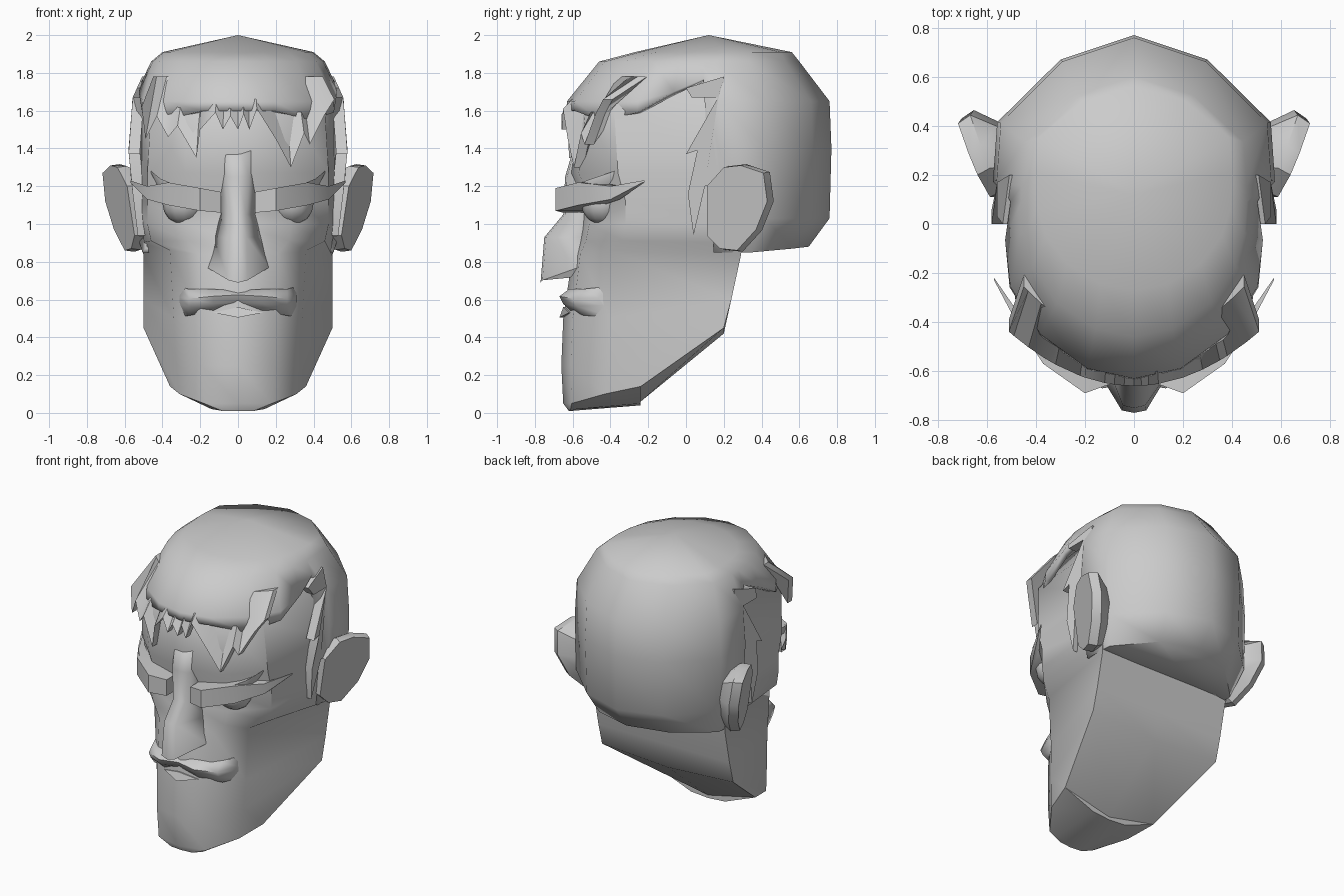
import bpy, bmesh, math
from mathutils import Vector

old = bpy.data.objects.get("Cube")
if old:
    bpy.data.objects.remove(old, do_unlink=True)

clay = bpy.data.materials.new("clay grey")
clay.use_nodes = True
clay.diffuse_color = (0.6, 0.6, 0.6, 1)
clay.node_tree.nodes["Principled BSDF"].inputs["Base Color"].default_value = clay.diffuse_color


def make(name, points, faces, angle=40, wall=0):
    """Mesh object with merged points, outward normals and optional wall."""
    bm = bmesh.new()
    verts = [bm.verts.new(p) for p in points]
    for f in faces:
        bm.faces.new([verts[i] for i in f])
    bmesh.ops.remove_doubles(bm, verts=bm.verts, dist=0.001)
    bmesh.ops.recalc_face_normals(bm, faces=bm.faces)
    mesh = bpy.data.meshes.new(name)
    bm.to_mesh(mesh)
    bm.free()
    obj = bpy.data.objects.new(name, mesh)
    bpy.context.collection.objects.link(obj)
    mesh.materials.append(clay)
    bpy.ops.object.select_all(action="DESELECT")
    obj.select_set(True)
    bpy.context.view_layer.objects.active = obj
    bpy.ops.object.shade_smooth_by_angle(angle=math.radians(angle))
    if wall:
        mod = obj.modifiers.new("wall", "SOLIDIFY")
        mod.thickness = wall
    return obj


def skin(name, rings, caps=True, extra=(), **kw):
    """Bridge closed rings of equal length."""
    n = len(rings[0])
    faces = [(r * n + i, r * n + (i + 1) % n, (r + 1) * n + (i + 1) % n, (r + 1) * n + i)
             for r in range(len(rings) - 1) for i in range(n)]
    if caps:
        faces += [tuple(range(n)), tuple(range(len(rings) * n - n, len(rings) * n))]
    return make(name, [p for r in rings for p in r], faces + list(extra), **kw)


def mirrored(half):
    """Complete a half ring that runs from front centre to back centre."""
    return half + [(-x, y, z) for x, y, z in reversed(half[1:-1])]


def ribbon(name, tops, bottoms, depths):
    """Strip between an upper and a lower edge, thickened backwards."""
    rings = []
    for t, b, d in zip(tops, bottoms, depths):
        back = Vector((0, d, 0))
        rings.append([Vector(t), Vector(b), Vector(b) + back, Vector(t) + back])
    return skin(name, rings)


def both(pts, side):
    return [(side * x, y, z) for x, y, z in pts]


def lerp(table, z):
    """Row of a table (first column falling) interpolated at z."""
    for a, b in zip(table, table[1:]):
        if z >= b[0]:
            t = (z - a[0]) / (b[0] - a[0])
            return [p + t * (q - p) for p, q in zip(a, b)]
    return table[-1]


# Face and jaw: z front, z edge, z side, z back, edge x, front y, edge y, back x, back y
FACE = [
    (1.80, 1.80, 1.80, 1.80, .34, -.40, -.28, .42, .3),
    (1.60, 1.60, 1.60, 1.60, .46, -.57, -.38, .52, .3),
    (1.27, 1.27, 1.27, 1.27, .48, -.62, -.36, .53, .3),
    (1.12, 1.12, 1.12, 1.12, .48, -.55, -.32, .53, .3),
    (1.00, 1.00, 1.00, 1.00, .48, -.56, -.32, .52, .3),
    (.91, .91, .90, .90, .46, -.58, -.33, .51, .3),
    (.84, .86, .83, .83, .36, -.60, -.40, .50, .29),
    (.50, .50, .60, .60, .34, -.65, -.40, .50, .24),
    (.25, .30, .45, .42, .33, -.66, -.41, .50, .20),
    (.05, .10, .14, .06, .31, -.65, -.43, .36, -.24),
    (.01, .02, .05, .04, .14, -.62, -.58, .13, -.24)]
rings = []
for zf, ze, zs, zb, xe, yf, ye, xb, yb in FACE:
    rings.append(mirrored([(0, yf, zf), (xe * .58, yf + .2 * (ye - yf), zf), (xe, ye, ze),
                           (xb, yb, zs), (0, yb, zb)]))
skin("face_and_jaw", rings, angle=42)

# Nose: z, ridge y, ridge half width, base half width, base y, base rise
rings = []
for z, yr, xr, xb, yb, up in [(1.42, -.59, .07, .10, -.54, 0), (1.25, -.64, .06, .10, -.54, 0),
                              (1.05, -.65, .045, .10, -.52, 0), (.93, -.75, .045, .13, -.53, 0),
                              (.69, -.77, .05, .165, -.57, .08)]:
    rings.append(mirrored([(0, yr, z), (xr, yr + .01, z + up * .15), (xb, yb, z + up),
                           (0, yb + .1, z + up * .5)]))
skin("nose", rings, angle=75)

# Hair cap: section table of z, half width, front y, back y
SECTION = [(2, 0, .12, .12), (1.91, .40, -.27, .56), (1.86, .46, -.46, .60),
           (1.65, .56, -.63, .76), (1.40, .575, -.65, .77), (1.03, .56, -.6, .76),
           (.88, .51, -.55, .65), (.80, .50, -.55, .65)]
# Columns: width share, depth share, lowest z
COLUMNS = [(0, 0, 1.6), (.34, .03, 1.6), (.68, .13, 1.55), (.9, .27, 1.59), (.98, .4, 1.7),
           (1, .52, 1.77), (1, .58, .85), (.97, .75, .85), (.52, .93, .87), (0, 1, .88)]
rings = []
for z in (2, 1.91, 1.86, 1.65, 1.40, 1.03, .80):
    half = []
    for cx, cy, low in COLUMNS:
        zz = max(z, low)
        _, w, yf, yb = lerp(SECTION, zz)
        half.append((cx * w, yf + cy * (yb - yf), zz))
    rings.append(mirrored(half))
n = len(rings[0])
base = (len(rings) - 1) * n
skin("hair_cap", rings, caps=False, angle=60,
     extra=[[base + i for i in range(6, n - 5)]], wall=.04)

# Fringe: jagged lower edge across the forehead, tucked under the cap
JAGS = [(-.51, 1.62), (-.49, 1.45), (-.43, 1.57), (-.37, 1.46), (-.32, 1.52), (-.22, 1.35),
        (-.2, 1.5), (-.12, 1.59), (-.08, 1.5), (-.04, 1.57), (0, 1.5), (.03, 1.58),
        (.06, 1.5), (.1, 1.61), (.2, 1.45), (.28, 1.3), (.35, 1.48), (.38, 1.42),
        (.46, 1.58), (.51, 1.66)]
tops = [(x * .88, -.49 + .9 * x * x, 1.78) for x, z in JAGS]
lows = [(x, -.66 + .85 * x * x, z) for x, z in JAGS]
ribbon("fringe", tops, lows, [.05] * len(JAGS))

# Sideburn outline in y and z
BURN = [(.2, 1.78), (0, 1.72), (.03, 1.67), (.17, 1.67), (0, 1.37), (.06, 1.39), (.01, 1.16),
        (.04, .94), (.1, 1.2), (.2, 1.2)]
# Ear outline in y and z
EAR = [(.11, 1.2), (.2, 1.3), (.29, 1.31), (.41, 1.27), (.43, 1.12), (.37, .97), (.27, .86),
       (.18, .87), (.11, .94)]
# Brow: x, y, upper z, lower z, depth
BROW = [(.09, -.65, 1.17, 1.06, .12), (.2, -.69, 1.19, 1.07, .16), (.37, -.57, 1.22, 1.10, .13),
        (.48, -.40, 1.20, 1.13, .05), (.57, -.23, 1.23, 1.22, .01)]
TUFT = [(.34, -.58, 1.21, 1.12, .1), (.41, -.50, 1.24, 1.17, .07), (.46, -.38, 1.28, 1.27, .01)]

for side, label in ((1, "left"), (-1, "right")):
    rings = []
    for x in (.58, .52):
        rings.append(both([(x - .45 * max(0, z - 1.62) - .12 * max(0, 1.35 - z), y, z)
                           for y, z in BURN], side))
    skin(label + "_sideburn", rings)

    rings = []
    for scale, inset, shift in ((1, 0, 0), (1.03, .05, .03), (.75, .16, .02)):
        ring = []
        for y, z in EAR:
            yy, zz = .28 + (y - .28) * scale, 1.09 + (z - 1.09) * scale
            ring.append((.565 + .4 * (y - .13) + .15 * (z - 1) - inset, yy + shift, zz))
        rings.append(both(ring, side))
    skin(label + "_ear", rings, angle=35)

    for part, rows in (("_brow", BROW), ("_brow_tuft", TUFT)):
        ribbon(label + part, both([r[:3] for r in rows], side),
               both([(x, y, low) for x, y, _, low, _ in rows], side), [r[4] for r in rows])

    bpy.ops.mesh.primitive_uv_sphere_add(segments=12, ring_count=8, radius=.115,
                                         location=(side * .285, -.44, 1.11))
    eye = bpy.context.object
    eye.name = label + "_eye"
    eye.data.materials.append(clay)
    bpy.ops.object.shade_smooth()

# Moustache: x, front y, upper z, lower z
HALF = [(0, -.65, .65, .56), (.13, -.67, .655, .54), (.26, -.60, .655, .515), (.31, -.46, .67, .51)]
stations = [(-x, *r) for x, *r in reversed(HALF[1:])] + HALF
rings = []
for x, y, top, low in stations:
    mid = (top + low) / 2
    rings.append([(x, y + .05, top), (x, y, mid + .02), (x, y + .02, mid - .02),
                  (x, y + .06, low), (x * .95, y + .2, low), (x * .95, y + .2, top)])
skin("moustache", rings, angle=60)

# Lower lip wedge
lip = [(-.13, -.62, .53), (0, -.67, .505), (.13, -.62, .53), (0, -.65, .56)]
skin("lower_lip", [lip, [(x * .9, -.5, z) for x, y, z in lip]], angle=20)
